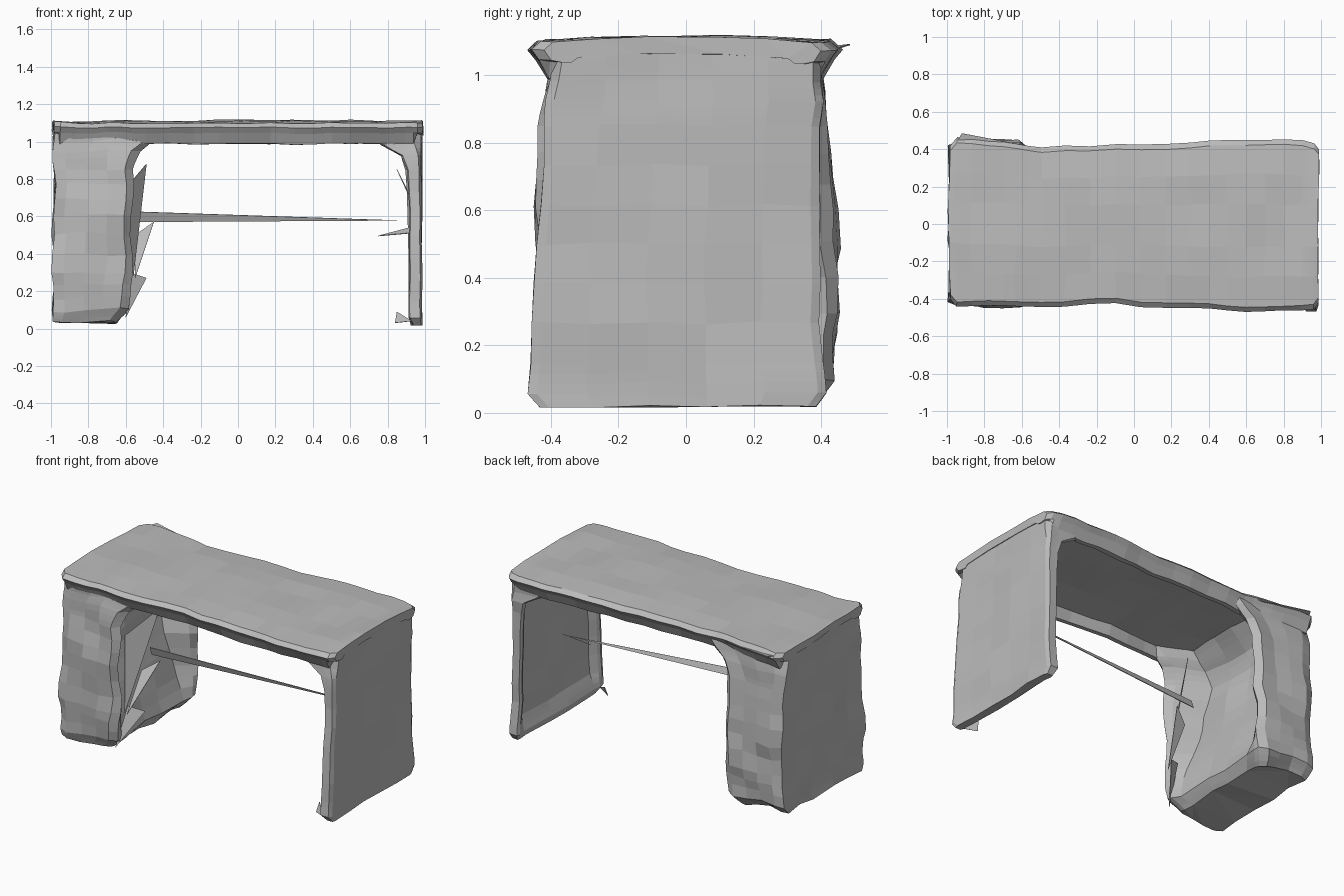
import bpy, bmesh
from mathutils import Vector, noise

cube = bpy.data.objects.get("Cube")
if cube:
    bpy.data.objects.remove(cube, do_unlink=True)

grey = bpy.data.materials.new("plain grey")
grey.use_nodes = True
colour = (0.5, 0.5, 0.5, 1)
grey.diffuse_color = colour
grey.node_tree.nodes["Principled BSDF"].inputs["Base Color"].default_value = colour


def finish(name, bm, rough=0.0):
    """Roughen the surface a little and make the object."""
    for v in bm.verts:
        v.co += noise.noise_vector(v.co * 5) * rough
    bmesh.ops.recalc_face_normals(bm, faces=bm.faces)
    mesh = bpy.data.meshes.new(name)
    bm.to_mesh(mesh)
    bm.free()
    mesh.materials.append(grey)
    obj = bpy.data.objects.new(name, mesh)
    bpy.context.collection.objects.link(obj)
    return obj


def loft(name, rings, rough):
    """Skin a row of closed rings and cap both ends."""
    bm = bmesh.new()
    rows = [[bm.verts.new(p) for p in ring] for ring in rings]
    for a, b in zip(rows, rows[1:]):
        n = len(a)
        for i in range(n):
            j = (i + 1) % n
            bm.faces.new((a[i], a[j], b[j], b[i]))
    caps = [bm.faces.new(rows[0]), bm.faces.new(rows[-1])]
    bmesh.ops.triangulate(bm, faces=caps)
    return finish(name, bm, rough)


def refine(stations, steps):
    """Add in-between stations."""
    out = []
    for a, b in zip(stations, stations[1:]):
        out += [Vector(a).lerp(Vector(b), k / steps) if len(a) < 5 else
                [p + (q - p) * k / steps for p, q in zip(a, b)] for k in range(steps)]
    return out + [stations[-1]]


def leg(name, x_out, rim, stations, rough):
    """Upright with a hollowed inner side; station = z, inner x, hollow, front y, back y."""
    rings = []
    for z, x_in, hollow, front, back in refine(stations, 3):
        s = 1 if x_in > x_out else -1
        width = x_in - x_out
        deep = x_in - s * hollow
        front_side = [(x_out + width * t, front) for t in (0.15, 0.4, 0.65, 0.9)]
        inner = [(x_in, front + rim * 0.5), (x_in - s * hollow * 0.2, front + rim),
                 (deep, front + rim * 2)]
        inner += [(deep, front + (back - front) * t) for t in (0.4, 0.6)]
        inner += [(deep, back - rim * 2), (x_in - s * hollow * 0.2, back - rim),
                  (x_in, back - rim * 0.5)]
        back_side = [(x, back) for x, _ in reversed(front_side)]
        outer = [(x_out, back + (front - back) * t) for t in (0.03, 0.2, 0.4, 0.6, 0.8, 0.97)]
        rings.append([(x, y, z) for x, y in front_side + inner + back_side + outer])
    return loft(name, rings, rough)


# Wide cabinet side, flaring into the top
leg("cabinet", -0.98, 0.07, [
    (0.04, -0.66, 0.0, -0.40, 0.38),
    (0.10, -0.59, 0.02, -0.43, 0.44),
    (0.30, -0.57, 0.10, -0.44, 0.45),
    (0.60, -0.56, 0.20, -0.43, 0.44),
    (0.85, -0.55, 0.25, -0.42, 0.42),
    (0.95, -0.52, 0.25, -0.41, 0.41),
    (1.00, -0.47, 0.25, -0.40, 0.40),
    (1.07, -0.40, 0.25, -0.40, 0.39)], 0.03)

# Thin side panel
leg("side_panel", 0.98, 0.04, [
    (0.02, 0.93, 0.0, -0.43, 0.38),
    (0.06, 0.91, 0.01, -0.465, 0.41),
    (0.15, 0.91, 0.04, -0.46, 0.40),
    (0.50, 0.915, 0.04, -0.445, 0.39),
    (0.85, 0.90, 0.05, -0.42, 0.40),
    (0.93, 0.87, 0.07, -0.41, 0.41),
    (0.985, 0.76, 0.16, -0.40, 0.40),
    (1.07, 0.70, 0.20, -0.39, 0.40)], 0.012)

# Tabletop: lipped section with a hollow underside, swept along x
half = [(0.25, 1.11), (0.6, 1.108), (0.94, 1.10), (1.0, 1.075), (0.95, 1.045),
        (0.88, 0.99), (0.81, 0.99), (0.76, 1.055), (0.3, 1.06)]
section = half + [(-t, z) for t, z in reversed(half)]
edges = [(-0.985, -0.40, 0.42), (-0.95, -0.44, 0.46), (-0.7, -0.44, 0.44),
         (-0.5, -0.445, 0.41), (-0.1, -0.425, 0.42), (0.3, -0.455, 0.435),
         (0.6, -0.47, 0.455), (0.9, -0.46, 0.445), (0.96, -0.455, 0.43),
         (0.985, -0.42, 0.40)]
rings = []
for x, front, back in refine(edges, 3):
    middle, reach = (front + back) / 2, (back - front) / 2
    rings.append([(x, middle + reach * t, max(z, 1.04) if abs(x) > 0.95 else z)
                  for t, z in section])
loft("tabletop", rings, 0.014)


def sheet(name, *corners):
    """Thin loose sliver."""
    bm = bmesh.new()
    bm.faces.new([bm.verts.new(c) for c in corners])
    obj = finish(name, bm)
    thick = obj.modifiers.new("thickness", 'SOLIDIFY')
    thick.thickness = 0.004
    thick.offset = 0


# Long tapering brace and the loose slivers
sheet("brace", (-0.54, -0.11, 0.57), (-0.54, -0.13, 0.625), (0.86, 0.02, 0.578))
sheet("cabinet_sliver_upper", (-0.49, -0.10, 0.88), (-0.56, -0.36, 0.28), (-0.60, -0.30, 0.75))
sheet("cabinet_sliver_middle", (-0.45, -0.15, 0.57), (-0.55, -0.35, 0.27), (-0.55, -0.2, 0.5))
sheet("cabinet_sliver_lower", (-0.49, -0.25, 0.27), (-0.60, -0.40, 0.06), (-0.58, -0.3, 0.3))
sheet("cabinet_lip", (-0.97, 0.40, 1.08), (-0.92, 0.485, 1.09), (-0.58, 0.42, 1.07))
sheet("panel_sliver_upper", (0.85, -0.30, 0.85), (0.90, -0.25, 0.75), (0.91, -0.38, 0.72))
sheet("panel_sliver_middle", (0.75, -0.10, 0.495), (0.92, -0.05, 0.54), (0.92, -0.1, 0.51))
sheet("panel_foot_chip", (0.84, -0.40, 0.03), (0.85, -0.38, 0.09), (0.93, -0.45, 0.04))
